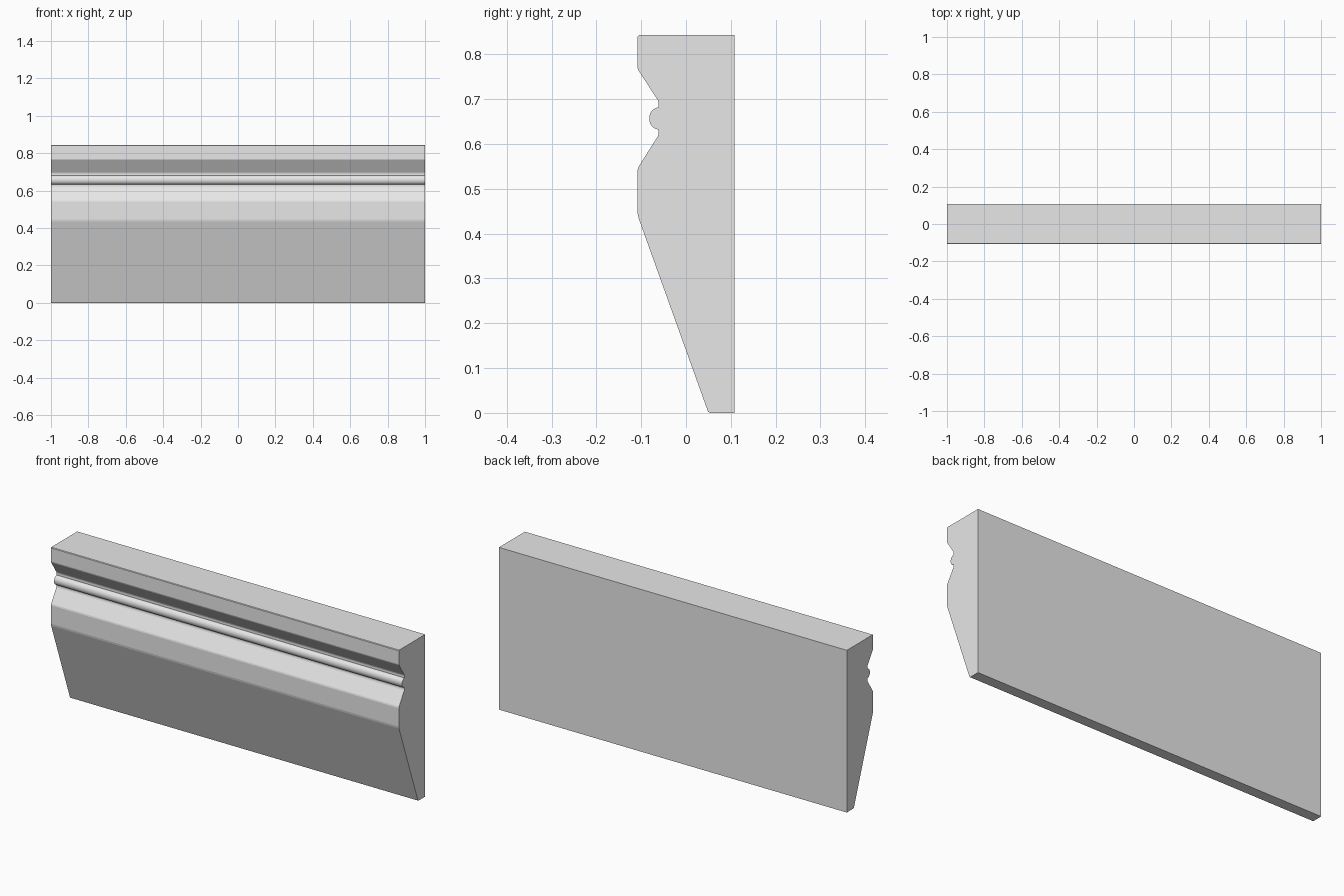
import bpy
import bmesh
import math

cube = bpy.data.objects.get("Cube")
if cube:
    bpy.data.objects.remove(cube, do_unlink=True)

# One plain grey colour
grey = bpy.data.materials.new("plain_grey")
grey.use_nodes = True
colour = (0.8, 0.8, 0.8, 1.0)
grey.diffuse_color = colour
grey.node_tree.nodes["Principled BSDF"].inputs["Base Color"].default_value = colour

HALF_LENGTH = 1.0
BACK, FACE, COVE = 0.108, -0.108, -0.061
TOP = 0.843
BEAD_Z, BEAD_R, BEAD_DEPTH = 0.657, 0.0245, 0.021
BEAD_STEPS = 20

# Cross-section (y, z), from the top back edge down the front
upper = [(BACK, TOP), (FACE + 0.003, TOP), (FACE, TOP - 0.003),
         (FACE, 0.77), (FACE + 0.002, 0.764),
         (COVE - 0.002, 0.698), (COVE, 0.692)]
bead = []
for i in range(BEAD_STEPS + 1):
    a = math.pi * i / BEAD_STEPS
    bead.append((COVE - BEAD_DEPTH * math.sin(a), BEAD_Z + BEAD_R * math.cos(a)))
lower = [(COVE, 0.623), (COVE - 0.002, 0.617),
         (FACE + 0.002, 0.549), (FACE, 0.542),
         (FACE, 0.446), (FACE + 0.002, 0.435),
         (0.049, 0.003), (0.053, 0), (BACK, 0)]
profile = upper + bead + lower

# Extrude the section along the length of the moulding
bm = bmesh.new()
left = [bm.verts.new((HALF_LENGTH, y, z)) for y, z in profile]
right = [bm.verts.new((-HALF_LENGTH, y, z)) for y, z in profile]
bm.faces.new(left)
bm.faces.new(right[::-1])
count = len(profile)
for i in range(count):
    j = (i + 1) % count
    face = bm.faces.new((left[i], right[i], right[j], left[j]))
    # Only the rounded bead is smooth
    face.smooth = len(upper) <= i < len(upper) + BEAD_STEPS
bmesh.ops.recalc_face_normals(bm, faces=bm.faces[:])

mesh = bpy.data.meshes.new("skirting_board")
bm.to_mesh(mesh)
bm.free()
mesh.materials.append(grey)
board = bpy.data.objects.new("skirting_board", mesh)
bpy.context.collection.objects.link(board)
